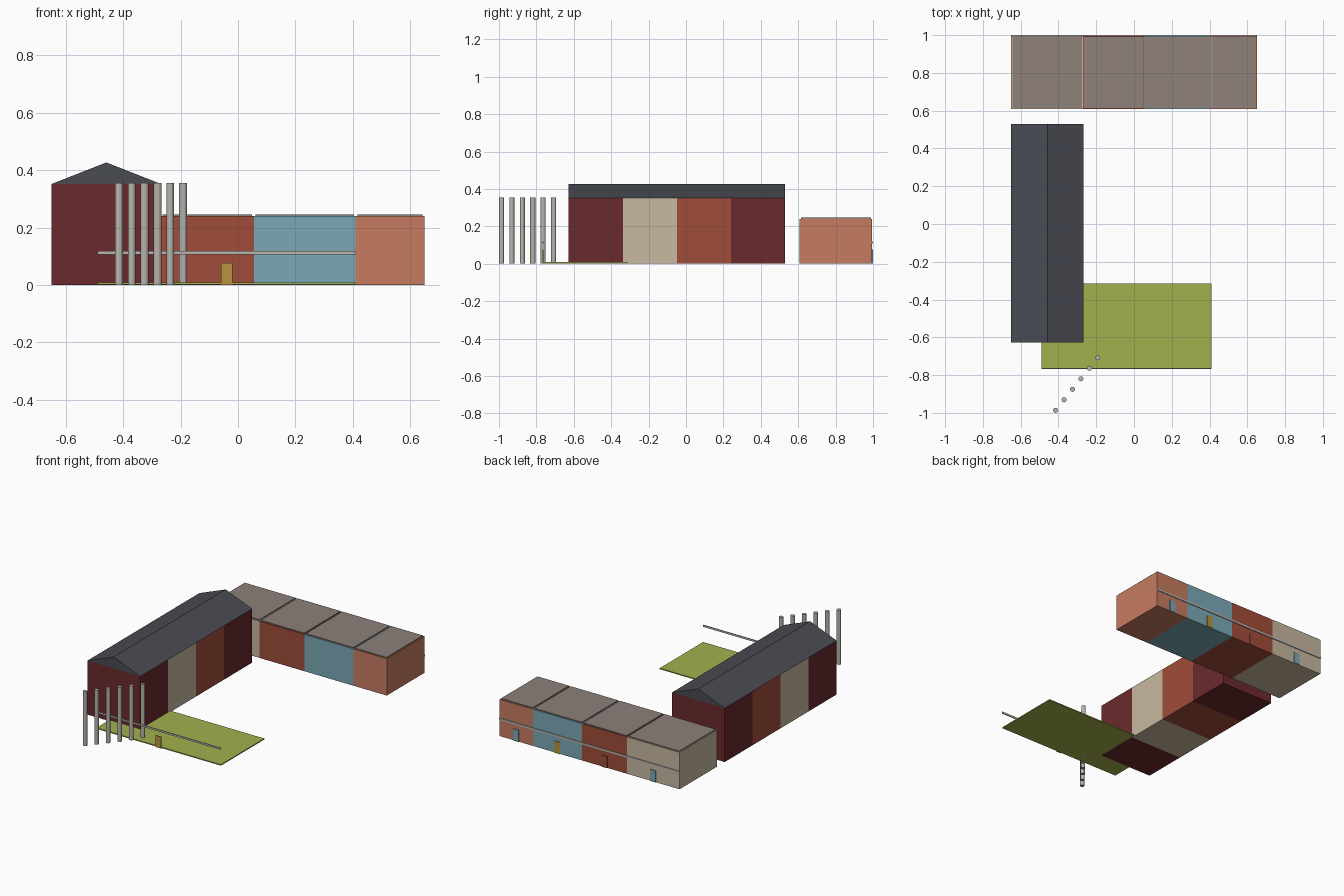
import bpy
import bmesh
from mathutils import Vector

if "Cube" in bpy.data.objects:
    bpy.data.objects.remove(bpy.data.objects["Cube"], do_unlink=True)


def material(name, hex_code):
    """Flat material from an sRGB hex code, stored as linear values."""
    srgb = [int(hex_code[i:i + 2], 16) / 255 for i in (0, 2, 4)]
    colour = [c / 12.92 if c <= 0.04045 else ((c + 0.055) / 1.055) ** 2.4 for c in srgb] + [1]
    mat = bpy.data.materials.new(name)
    mat.use_nodes = True
    mat.diffuse_color = colour
    bsdf = mat.node_tree.nodes["Principled BSDF"]
    bsdf.inputs["Base Color"].default_value = colour
    bsdf.inputs["Roughness"].default_value = 0.9
    return mat


maroon = material("maroon", "6B2A2D")
cream = material("cream", "C8B8A0")
rust = material("rust", "A04D3A")
blue = material("dusty_blue", "7BA9B7")
salmon = material("salmon", "C67C61")
slate = material("slate_grey", "4A4C54")
taupe = material("taupe_roof", "8E817A")
grass = material("grass_green", "A2B04E")
gold = material("gold", "B8943C")
metal = material("pale_metal", "BAB6B0")


def finish(name, bm, mat):
    bmesh.ops.recalc_face_normals(bm, faces=bm.faces)
    mesh = bpy.data.meshes.new(name)
    bm.to_mesh(mesh)
    bm.free()
    mesh.materials.append(mat)
    obj = bpy.data.objects.new(name, mesh)
    bpy.context.collection.objects.link(obj)
    return obj


def box(name, x, y, z, mat):
    """Box from three (low, high) ranges."""
    bm = bmesh.new()
    bmesh.ops.create_cube(bm, size=1)
    for v in bm.verts:
        v.co = Vector([(lo + hi) / 2 + c * (hi - lo) for c, (lo, hi) in zip(v.co, (x, y, z))])
    return finish(name, bm, mat)


def door(name, x, y, mat):
    return box(name, (x - 0.02, x + 0.02), y, (0, 0.076), mat)


def rail(name, x, y):
    return box(name, x, y, (0.107, 0.119), metal)


# Long barn: four bays along y under one gabled roof
barn_x = (-0.65, -0.268)
barn_start, bay, eave, ridge = -0.627, 0.289, 0.352, 0.427
for i, mat in enumerate((maroon, cream, rust, maroon)):
    y0 = barn_start + i * bay
    box(f"barn_bay_{i + 1}", barn_x, (y0, y0 + bay), (0, eave), mat)

bm = bmesh.new()
profile = [(barn_x[0], eave), (barn_x[1], eave), (sum(barn_x) / 2, ridge)]
gable = bm.faces.new([bm.verts.new((x, barn_start, z)) for x, z in profile])
roof = bmesh.ops.extrude_face_region(bm, geom=[gable], use_keep_orig=True)
moved = [g for g in roof["geom"] if isinstance(g, bmesh.types.BMVert)]
bmesh.ops.translate(bm, verts=moved, vec=(0, 4 * bay, 0))
finish("barn_gable_roof", bm, slate)

# Back row: four flat-roofed units with inset roof slabs and rear doors
row_y, wall_top, inset = (0.608, 0.995), 0.24, 0.006
rear = (row_y[1], 1.0)
units = [
    ("cream", -0.65, -0.27, cream, blue),
    ("rust", -0.27, 0.055, rust, rust),
    ("blue", 0.055, 0.41, blue, gold),
    ("salmon", 0.41, 0.65, salmon, blue),
]
for name, x0, x1, wall, door_mat in units:
    box(f"{name}_unit", (x0, x1), row_y, (0, wall_top), wall)
    box(f"{name}_unit_roof", (x0 + inset, x1 - inset),
        (row_y[0] + inset, row_y[1] - inset), (wall_top, wall_top + 0.006), taupe)
    door(f"{name}_unit_door", (x0 + x1) / 2, rear, door_mat)
rail("row_rear_rail", (-0.65, 0.65), rear)

# Lawn with a front gate and rail
lawn_x, lawn_front = (-0.49, 0.41), -0.762
edge = (lawn_front - 0.005, lawn_front)
box("lawn", lawn_x, (lawn_front, -0.314), (0.001, 0.008), grass)
door("lawn_gate", sum(lawn_x) / 2, edge, gold)
rail("lawn_rail", lawn_x, edge)

# Diagonal line of posts
radius, height = 0.0135, 0.355
for i in range(6):
    bm = bmesh.new()
    bmesh.ops.create_cone(bm, cap_ends=True, segments=12, radius1=radius,
                          radius2=radius, depth=height)
    post = finish(f"post_{i + 1}", bm, metal)
    post.location = (-0.415 + 0.0447 * i, -0.9865 + 0.0557 * i, height / 2)
